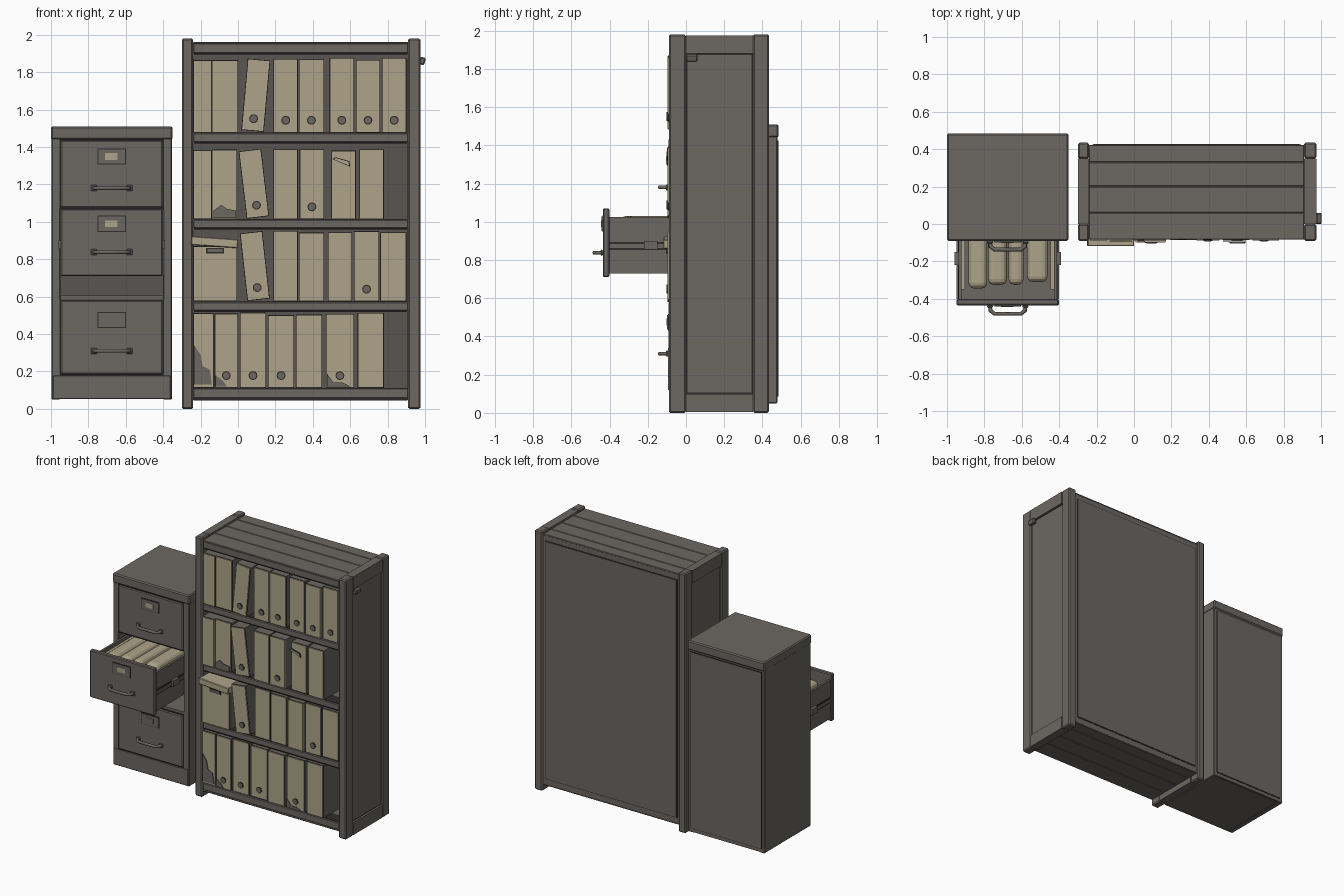
import bpy, bmesh, random
from mathutils import Matrix, Vector

random.seed(4)
if "Cube" in bpy.data.objects:
    bpy.data.objects.remove(bpy.data.objects["Cube"], do_unlink=True)


def material(name, rgb):
    m = bpy.data.materials.new(name)
    m.use_nodes = True
    m.diffuse_color = (*rgb, 1)
    m.node_tree.nodes["Principled BSDF"].inputs["Base Color"].default_value = (*rgb, 1)
    return m


METAL = material("warm grey metal", (0.15, 0.135, 0.122))
DARK = material("dark seam", (0.03, 0.027, 0.024))
SHADE = material("dull grey interior", (0.10, 0.09, 0.082))
PAPER = material("aged card", (0.42, 0.37, 0.25))


def finish(name, bm, mats, bevel=0):
    bmesh.ops.recalc_face_normals(bm, faces=bm.faces)
    me = bpy.data.meshes.new(name)
    bm.to_mesh(me)
    bm.free()
    for m in mats:
        me.materials.append(m)
    ob = bpy.data.objects.new(name, me)
    bpy.context.collection.objects.link(ob)
    if bevel:
        mod = ob.modifiers.new("soft edge", "BEVEL")
        mod.width = bevel
        mod.segments = 1
    return ob


def block(x, y, z):
    bm = bmesh.new()
    size = [r[1] - r[0] for r in (x, y, z)]
    bmesh.ops.create_cube(bm, size=1, matrix=Matrix.Diagonal((*size, 1)))
    return bm, Vector([sum(r) / 2 for r in (x, y, z)])


def box(name, x, y, z, mat=METAL, bevel=0.0, rot=(0, 0, 0)):
    bm, centre = block(x, y, z)
    ob = finish(name, bm, [mat], bevel)
    ob.location, ob.rotation_euler = centre, rot
    return ob


def plate(name, points, y, mat):
    """Thin outline plate facing the front."""
    bm = bmesh.new()
    f = bm.faces.new([bm.verts.new((px, y, pz)) for px, pz in points])
    out = bmesh.ops.extrude_face_region(bm, geom=[f])
    bmesh.ops.translate(bm, vec=(0, 0.005, 0), verts=[v for v in out["geom"] if isinstance(v, bmesh.types.BMVert)])
    return finish(name, bm, [mat])


def binder(name, x, z, tilt=0, front=-0.075, hole=False):
    """Grey case with a raised card spine and optional finger ring."""
    bm, centre = block(x, (front + 0.007, 0.28), z)
    face = min(bm.faces, key=lambda f: f.calc_center_median().y)
    face.material_index = 1
    bm.normal_update()
    bmesh.ops.inset_individual(bm, faces=[face], thickness=0.005, depth=0)
    face.material_index = 2
    inner = bmesh.ops.extrude_discrete_faces(bm, faces=[face])["faces"][0]
    inner.material_index = 2
    bmesh.ops.translate(bm, vec=(0, -0.007, 0), verts=inner.verts)
    ob = finish(name, bm, [METAL, DARK, PAPER])
    ob.location, ob.rotation_euler = centre, (0, tilt, 0)
    if hole:
        for r, m, d in ((0.024, DARK, 0.001), (0.018, METAL, 0.003)):
            bm = bmesh.new()
            bmesh.ops.create_cone(bm, cap_ends=True, segments=12, radius1=r, radius2=r, depth=0.004,
                                  matrix=Matrix.Rotation(1.5708, 4, "X"))
            ring = finish(name + "_ring", bm, [m])
            offset = Vector((0, front - d - centre.y, z[0] + 0.065 - centre.z))
            ring.location = centre + Matrix.Rotation(tilt, 3, "Y") @ offset
            ring.rotation_euler = (0, tilt, 0)


# Bookcase sides: posts and rails around a recessed panel
for side, inner, outer in (("right", -0.24, -0.30), ("left", 0.91, 0.975)):
    s = 1 if outer > 0 else -1
    span = tuple(sorted((inner, outer)))
    sunk = tuple(sorted((inner, outer - s * 0.018)))
    seam = tuple(sorted((inner, outer - s * 0.020 + s * 0.004)))
    for part, y in (("front", (-0.09, 0.0)), ("back", (0.35, 0.435))):
        box(f"{side}_{part}_post", span, y, (0, 1.98), METAL, 0.008)
    for part, z in (("bottom", (0.005, 0.10)), ("top", (1.88, 1.975))):
        box(f"{side}_{part}_rail", span, (0, 0.35), z)
    box(f"{side}_panel_seam", seam, (0, 0.35), (0.1, 1.88), DARK)
    box(f"{side}_panel", (sunk[0] - 0.004, sunk[1] + 0.004), (0.007, 0.343), (0.108, 1.872))
box("side_hook", (0.97, 1.0), (0.0, 0.06), (1.84, 1.88), METAL, 0.006, (0, 0.3, 0))

# Bookcase shelves, back and planked top and bottom
for i, z in enumerate(((0.055, 0.11), (0.525, 0.572), (0.965, 1.012), (1.425, 1.475), (1.90, 1.955))):
    box(f"shelf_{i + 1}", (-0.24, 0.91), (-0.08, 0.41), z, METAL, 0.005)
    box(f"shelf_seam_{i + 1}", (-0.235, 0.905), (-0.072, 0.02), (z[0] - 0.006, z[1] + 0.003 * (i < 4)), DARK)
for name, z in (("top", (1.95, 1.962)), ("bottom", (0.046, 0.056))):
    edges = (-0.085, 0.06, 0.20, 0.33, 0.425)
    for a, b in zip(edges, edges[1:]):
        box(f"{name}_plank", (-0.24, 0.91), (a + 0.002, b - 0.002), z, METAL, 0.003)
box("inner_back", (-0.24, 0.91), (0.39, 0.40), (0.06, 1.95), SHADE)
box("back_frame", (-0.24, 0.91), (0.40, 0.422), (0.05, 1.96))
box("back_seam", (-0.222, 0.892), (0.41, 0.424), (0.095, 1.915), DARK)
box("back_panel", (-0.216, 0.886), (0.41, 0.427), (0.101, 1.909))

# Binder rows: bottom, top, upright spans, slanted spine centre and lean, ring numbers
rows = [
    (0.113, 0.515, [(-.24, -.13), (-.125, 0), (.01, .15), (.16, .30), (.31, .45), (.47, .62), (.64, .78)],
     None, (1, 2, 3, 5)),
    (0.575, 0.955, [(.19, .32), (.325, .46), (.48, .61), (.62, .755), (.76, .90)], (0.09, -0.11), (3,)),
    (1.015, 1.395, [(-.24, -.14), (-.14, -.005), (.19, .32), (.33, .46), (.50, .63), (.65, .78)],
     (0.085, -0.12), (3,)),
    (1.478, 1.878, [(-.24, -.14), (-.14, 0), (.19, .32), (.325, .46), (.49, .62), (.63, .76), (.77, .90)],
     (0.095, 0.09), (2, 3, 4, 5, 6)),
]
for r, (z0, z1, spans, slanted, rings) in enumerate(rows):
    for i, span in enumerate(spans):
        binder(f"binder_{r + 1}_{i + 1}", span, (z0, z1 - random.uniform(0, 0.015)),
               0, random.uniform(-0.09, -0.07), i in rings)
    if slanted:
        c, lean = slanted
        binder(f"slanted_binder_{r + 1}", (c - 0.06, c + 0.06), (z0 + 0.008, z1 - 0.01), lean, -0.098, True)

# Storage box with a loose lid, and torn card
binder("storage_box", (-0.24, -0.005), (0.577, 0.87), 0, -0.095)
box("storage_box_lid", (-0.25, 0.0), (-0.118, 0.2), (0.868, 0.915), PAPER, 0.004, (0, 0.07, 0))
box("storage_box_grip_edge", (-0.17, -0.075), (-0.101, -0.094), (0.832, 0.86), DARK)
box("storage_box_grip", (-0.163, -0.082), (-0.104, -0.096), (0.838, 0.854), METAL)
plate("loose_label_edge", [(.505, 1.335), (.60, 1.295), (.595, 1.325), (.52, 1.345)], -0.100, DARK)
plate("loose_label", [(.512, 1.333), (.594, 1.301), (.590, 1.322), (.522, 1.341)], -0.105, PAPER)
plate("worn_patch_low", [(-.235, .13), (-.14, .13), (-.15, .21), (-.19, .23), (-.2, .29), (-.235, .34)], -0.094, METAL)
plate("worn_patch_low_two", [(-.12, .12), (-.06, .12), (-.08, .15), (-.12, .18)], -0.094, METAL)
plate("worn_patch_mid", [(-.13, 1.02), (-.01, 1.02), (-.01, 1.06), (-.06, 1.07), (-.09, 1.09), (-.13, 1.06)], -0.094, METAL)
plate("worn_patch_end", [(.475, .12), (.60, .12), (.56, .14), (.51, .14), (.475, .19)], -0.094, METAL)

# Filing cabinet shell with an open middle bay
for name, x in (("right", (-0.997, -0.95)), ("left", (-0.40, -0.353))):
    box(f"cabinet_{name}_wall", x, (-0.085, 0.478), (0.05, 1.45), METAL, 0.005)
box("cabinet_cap", (-1.0, -0.35), (-0.09, 0.485), (1.44, 1.51), METAL, 0.008)
box("cabinet_back", (-0.99, -0.36), (0.44, 0.478), (0.055, 1.44))
box("cabinet_back_seam", (-0.975, -0.375), (0.46, 0.480), (0.08, 1.43), DARK)
box("cabinet_back_panel", (-0.97, -0.38), (0.46, 0.483), (0.085, 1.425))
box("cabinet_base", (-0.99, -0.36), (-0.087, 0.47), (0.052, 0.18), METAL, 0.004)
box("cabinet_lower_bay", (-0.96, -0.39), (-0.078, 0.45), (0.17, 0.605))
box("cabinet_upper_bay", (-0.96, -0.39), (-0.078, 0.45), (1.07, 1.44))
box("bay_back", (-0.96, -0.39), (0.42, 0.44), (0.6, 1.08), SHADE)


def handle(name, y, z):
    cu = bpy.data.curves.new(name, "CURVE")
    cu.dimensions = "3D"
    cu.bevel_depth = 0.011
    cu.bevel_resolution = 1
    cu.use_fill_caps = True
    sp = cu.splines.new("POLY")
    half = [(0.095, 0.0), (0.092, -0.028), (0.07, -0.045)]
    path = [(-a, b) for a, b in half] + half[::-1]
    sp.points.add(len(path) - 1)
    for p, (a, b) in zip(sp.points, path):
        p.co = (-0.675 + a, y + b, z, 1)
    cu.materials.append(METAL)
    ob = bpy.data.objects.new(name, cu)
    bpy.context.collection.objects.link(ob)
    for s in (-1, 1):
        c = -0.675 + s * 0.095
        box(name + "_foot", (c - 0.016, c + 0.016), (y - 0.012, y), (z - 0.016, z + 0.016), METAL, 0.004)


# Drawer fronts with label holders and pulls
fronts = [("upper", -0.092, 1.075, 1.435, 1.35, 1.18, PAPER),
          ("middle", -0.435, 0.71, 1.07, 0.99, 0.838, PAPER),
          ("lower", -0.092, 0.185, 0.58, 0.475, 0.31, METAL)]
for name, y, z0, z1, tag, grip, card in fronts:
    if name != "middle":
        box(f"{name}_drawer_seam", (-0.955, -0.395), (y + 0.008, y + 0.03), (z0 - 0.006, z1 + 0.006), DARK)
    box(f"{name}_drawer_front", (-0.948, -0.402), (y, y + 0.034), (z0, z1), METAL, 0.006)
    box(f"{name}_label_edge", (-0.752, -0.598), (y - 0.002, y), (tag - 0.043, tag + 0.043), DARK)
    box(f"{name}_label_holder", (-0.747, -0.603), (y - 0.007, y), (tag - 0.038, tag + 0.038), METAL)
    box(f"{name}_label", (-0.71, -0.645), (y - 0.009, y), (tag - 0.018, tag + 0.018), card)
    handle(f"{name}_handle", y, grip)

# Open drawer tray, runners and hanging files
box("tray_floor", (-0.93, -0.42), (-0.41, 0.1), (0.73, 0.745))
box("tray_end", (-0.93, -0.42), (0.09, 0.1), (0.73, 1.02))
for name, x, s in (("right", -0.93, -1), ("left", -0.42, 1)):
    box(f"tray_{name}_side", (x - 0.008, x + 0.008), (-0.41, 0.1), (0.73, 1.025))
    for part, reach, y, z in (("runner", 0.018, (-0.40, 0.05), (0.862, 0.885)),
                              ("runner_seam", 0.011, (-0.40, 0.05), (0.852, 0.895)),
                              ("stop", 0.030, (-0.22, -0.15), (0.855, 0.90))):
        box(f"tray_{name}_{part}", tuple(sorted((x, x + s * reach))), y, z, DARK if part == "runner_seam" else METAL)
    c = x - s * 0.018
    box(f"{name}_card_lining", (c - 0.009, c + 0.009), (-0.35, 0.08), (0.76, 1.0), PAPER)
for i, (a, b, y) in enumerate(((-.885, -.785, -.345), (-.78, -.68, -.325), (-.67, -.59, -.325), (-.572, -.462, -.31))):
    ob = box(f"file_bundle_{i + 1}", (a, b), (y, 0.08), (0.76, 1.03), PAPER, 0.03)
    ob.modifiers[0].segments = 3
